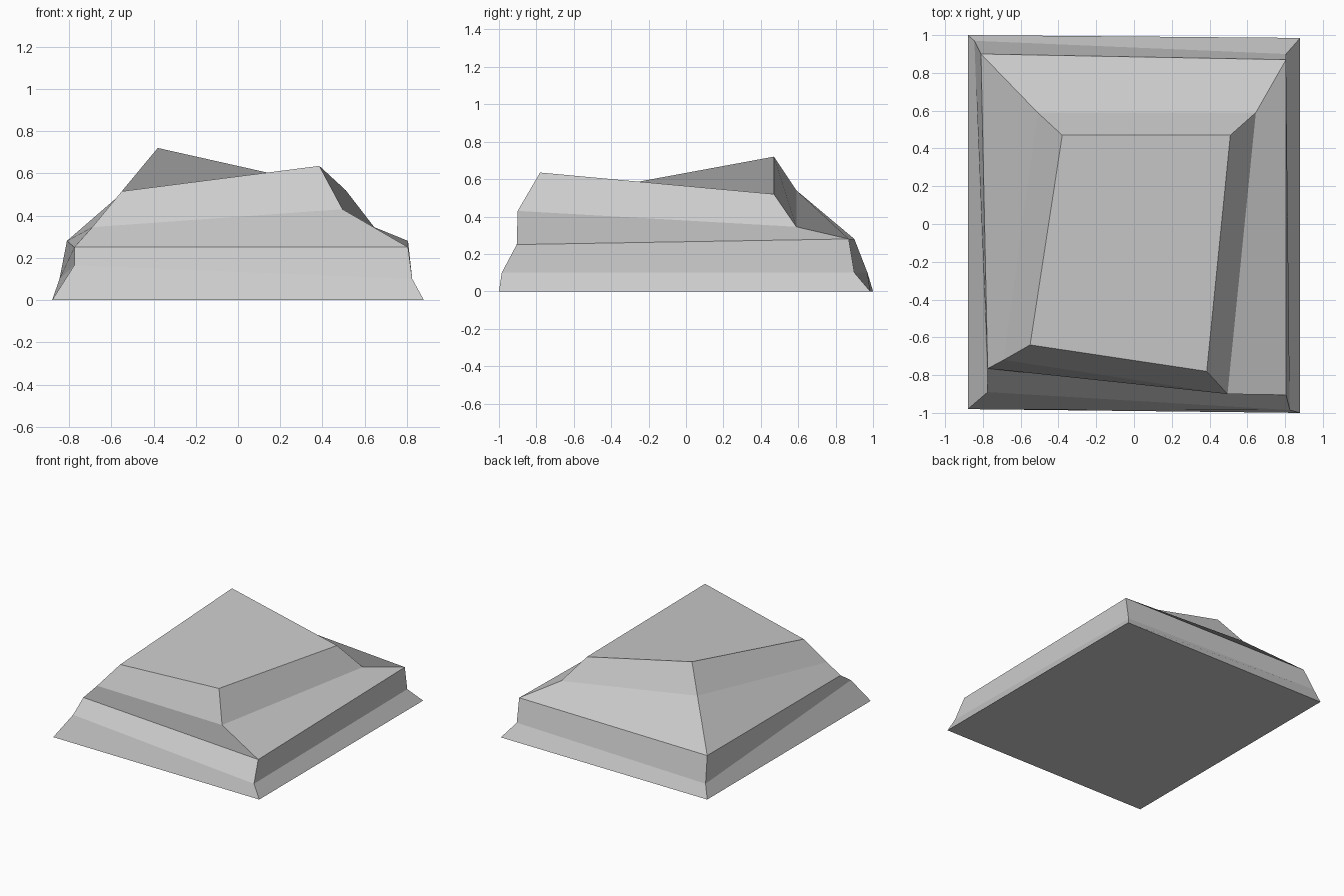
import bpy
import bmesh

# Remove the default cube only
default_cube = bpy.data.objects.get("Cube")
if default_cube:
    bpy.data.objects.remove(default_cube, do_unlink=True)


def make_material(name, colour):
    material = bpy.data.materials.new(name)
    material.use_nodes = True
    material.diffuse_color = colour
    shader = next(n for n in material.node_tree.nodes if n.type == 'BSDF_PRINCIPLED')
    shader.inputs["Base Color"].default_value = colour
    return material


def loft(name, sections, material):
    """Skin four-cornered sections from the bottom up and close both ends."""
    bm = bmesh.new()
    rings = [[bm.verts.new(corner) for corner in section] for section in sections]
    bm.faces.new(list(reversed(rings[0])))
    for lower, upper in zip(rings, rings[1:]):
        count = len(lower)
        for i in range(count):
            j = (i + 1) % count
            bm.faces.new((lower[i], lower[j], upper[j], upper[i]))
    bm.faces.new(rings[-1])

    mesh = bpy.data.meshes.new(name)
    bm.to_mesh(mesh)
    bm.free()
    mesh.materials.append(material)
    rock = bpy.data.objects.new(name, mesh)
    bpy.context.collection.objects.link(rock)
    return rock


# Corners run front right, front left, back left, back right
foot = [(-.88, -.98, 0), (.88, -1, 0), (.88, .985, 0), (-.88, 1, 0)]
skirt = [(-.775, -.89, .165), (.825, -.985, .1), (.805, .9, .1), (-.845, .97, .1)]
ledge = [(-.775, -.765, .25), (.805, -.905, .25), (.805, .87, .28), (-.81, .9, .28)]
shoulder = [(-.69, -.72, .345), (.495, -.9, .43), (.645, .59, .345), (-.51, .59, .54)]
crown = [(-.55, -.64, .515), (.385, -.78, .635), (.51, .47, .52), (-.38, .47, .72)]

# Flat-faced rock slab
stone = make_material("stone grey", (.6, .6, .6, 1))
loft("rock_slab", [foot, skirt, ledge, shoulder, crown], stone)
